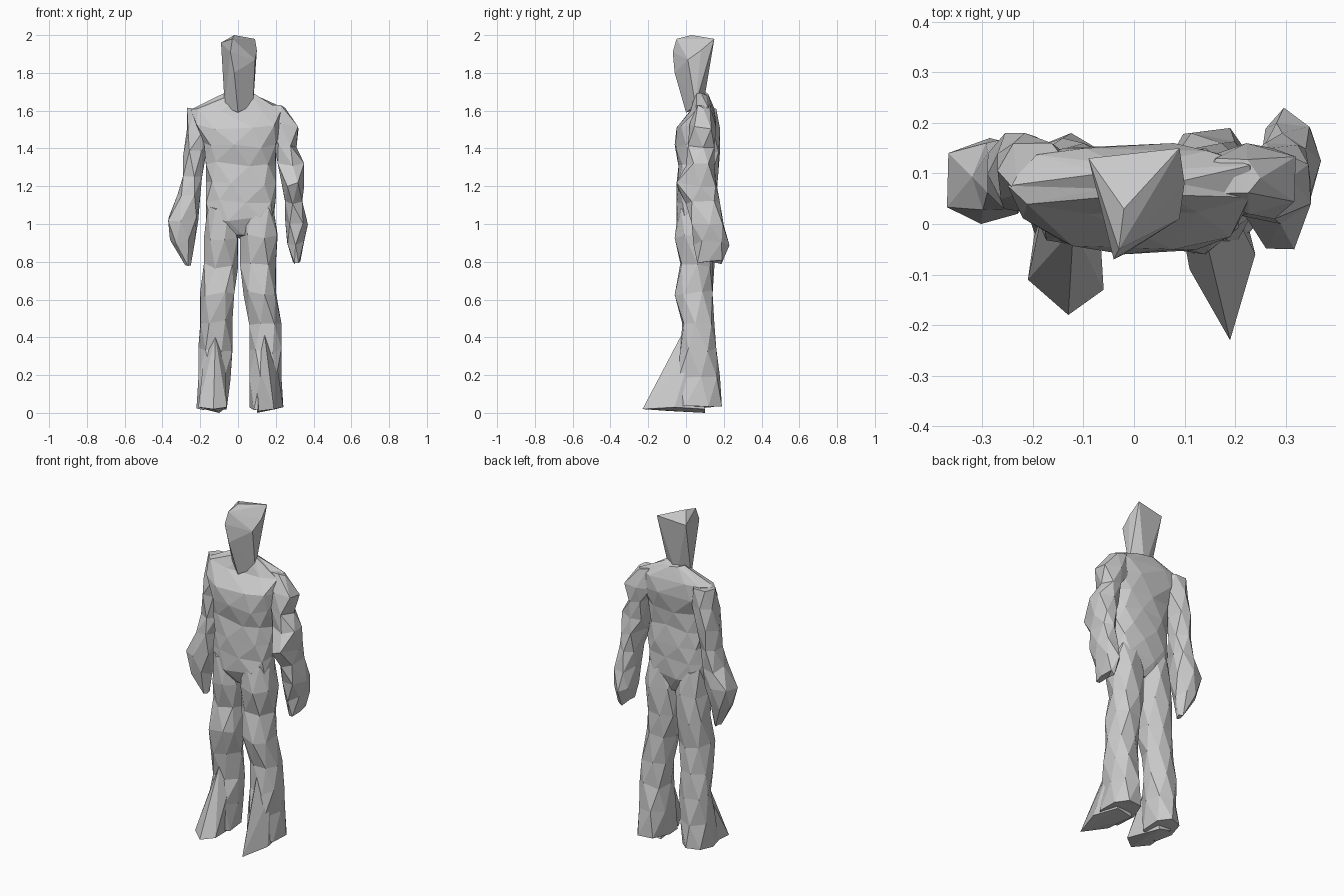
import bpy
import bmesh
import math
import random

random.seed(7)

cube = bpy.data.objects.get("Cube")
if cube:
    bpy.data.objects.remove(cube, do_unlink=True)

# One plain grey for the whole figure
GREY = (.6, .6, .6, 1)
grey = bpy.data.materials.new("plain grey")
grey.use_nodes = True
grey.diffuse_color = GREY
shader = next(n for n in grey.node_tree.nodes if n.type == "BSDF_PRINCIPLED")
shader.inputs["Base Color"].default_value = GREY


def finish(name, bm):
    """Triangulate the faces, turn them outward and link the flat-shaded part."""
    bmesh.ops.triangulate(bm, faces=bm.faces[:])
    bmesh.ops.recalc_face_normals(bm, faces=bm.faces[:])
    mesh = bpy.data.meshes.new(name)
    bm.to_mesh(mesh)
    bm.free()
    mesh.materials.append(grey)
    part = bpy.data.objects.new(name, mesh)
    bpy.context.collection.objects.link(part)


def boxy(value, power):
    """Square off a sine or cosine so that rings become rounded boxes."""
    return math.copysign(abs(value) ** power, value)


def fit(values, low, high):
    """Spread ring coordinates so that they run exactly from low to high."""
    start, end = min(values), max(values)
    return [low + (v - start) / (end - start) * (high - low) for v in values]


def spread(top, bottom, count):
    """Evenly spaced ring heights from top to bottom."""
    step = (bottom - top) / (count - 1)
    return [top + step * i for i in range(count)]


def loft(name, heights, rings, sides, power, rough=.015):
    """Skin rings of (x low, x high, y low, y high), staggering every other one."""
    bm = bmesh.new()
    loops = []
    for row, (height, (x_low, x_high, y_low, y_high)) in enumerate(zip(heights, rings)):
        angles = [math.tau * (i + row % 2 / 2 + random.uniform(-.15, .15)) / sides
                  for i in range(sides)]
        xs = fit([boxy(math.cos(a), power) for a in angles], x_low, x_high)
        ys = fit([boxy(math.sin(a), power) for a in angles], y_low, y_high)
        loops.append([bm.verts.new((x, y, height + random.uniform(-rough, rough)))
                      for x, y in zip(xs, ys)])
    # Zigzag of triangles between neighbouring rings
    for row, (upper, lower) in enumerate(zip(loops, loops[1:])):
        for i in range(sides):
            j = (i + 1) % sides
            if row % 2 == 0:
                bm.faces.new((upper[i], upper[j], lower[i]))
                bm.faces.new((upper[j], lower[j], lower[i]))
            else:
                bm.faces.new((upper[i], lower[j], lower[i]))
                bm.faces.new((upper[i], upper[j], lower[j]))
    bm.faces.new(loops[0])
    bm.faces.new(loops[-1])
    finish(name, bm)


def hull(name, points):
    """Wrap a faceted shell around a few corner points."""
    bm = bmesh.new()
    for point in points:
        bm.verts.new(point)
    result = bmesh.ops.convex_hull(bm, input=bm.verts[:])
    inner = [v for v in result["geom_interior"] if isinstance(v, bmesh.types.BMVert)]
    bmesh.ops.delete(bm, geom=inner, context="VERTS")
    finish(name, bm)


# Head: wide faceted crown narrowing to the neck
hull("head", [
    (-.02, .03, 2), (-.09, .13, 1.96), (.09, .15, 1.98),
    (.1, .08, 1.92), (.09, .01, 1.87), (-.04, -.07, 1.91),
    (-.03, -.05, 1.98), (-.02, -.06, 1.8), (-.07, .05, 1.62),
    (.08, .05, 1.63), (0, 0, 1.59), (0, .09, 1.62),
])

# Torso: neck base, broad shoulders, hollow back, then down to the hips
loft("torso", [1.69] + spread(1.61, .93, 8), [
    (-.06, .08, .05, .12),
    (-.25, .23, .02, .15),
    (-.22, .24, -.05, .16),
    (-.18, .2, -.06, .14),
    (-.17, .2, -.04, .13),
    (-.17, .2, -.05, .14),
    (-.17, .2, -.05, .14),
    (-.17, .19, -.05, .14),
    (-.1, .12, -.01, .1),
], sides=9, power=.75)

# Arms: sloping shoulders, bent elbows and pointed mitten hands
loft("left_arm", spread(1.62, .8, 9), [
    (.13, .25, .06, .13),
    (.14, .32, .02, .16),
    (.19, .31, .01, .15),
    (.21, .35, 0, .15),
    (.23, .35, -.05, .16),
    (.25, .34, 0, .18),
    (.25, .37, .03, .2),
    (.26, .35, .04, .23),
    (.29, .33, .06, .19),
], sides=6, power=.9)
loft("right_arm", spread(1.61, .79, 8), [
    (-.27, -.13, .06, .16),
    (-.27, -.14, .02, .18),
    (-.29, -.17, .03, .18),
    (-.29, -.19, .03, .17),
    (-.32, -.2, .02, .16),
    (-.37, -.21, 0, .17),
    (-.36, -.23, .02, .14),
    (-.28, -.25, .05, .1),
], sides=6, power=.9)

# Legs from inside the hips down to the heels
leg_heights = spread(1.08, .03, 8)
loft("left_leg", leg_heights, [
    (.03, .19, -.04, .13),
    (.01, .21, -.06, .15),
    (.01, .2, -.03, .14),
    (.03, .2, -.06, .14),
    (.06, .23, -.02, .15),
    (.06, .23, -.03, .16),
    (.06, .23, -.06, .18),
    (.06, .24, -.07, .19),
], sides=7, power=.85)
loft("right_leg", leg_heights, [
    (-.16, -.02, -.04, .13),
    (-.18, 0, -.05, .15),
    (-.18, 0, -.02, .15),
    (-.2, -.02, -.05, .14),
    (-.2, -.03, -.02, .15),
    (-.21, -.03, 0, .16),
    (-.21, -.04, -.04, .17),
    (-.22, -.06, -.06, .18),
], sides=7, power=.85)

# Feet: pointed toes running up into the shins
hull("left_foot", [
    (.19, -.23, .02), (.11, -.09, .01), (.24, -.06, .03),
    (.15, -.07, .2), (.14, -.02, .42), (.2, .02, .3),
    (.09, .02, .3), (.2, .1, .02), (.1, .1, 0),
])
hull("right_foot", [
    (-.13, -.18, .02), (-.21, -.11, .03), (-.06, -.13, .03),
    (-.14, -.06, .2), (-.12, -.01, .4), (-.18, .03, .3),
    (-.07, .03, .3), (-.18, .1, .02), (-.1, .1, 0),
])
